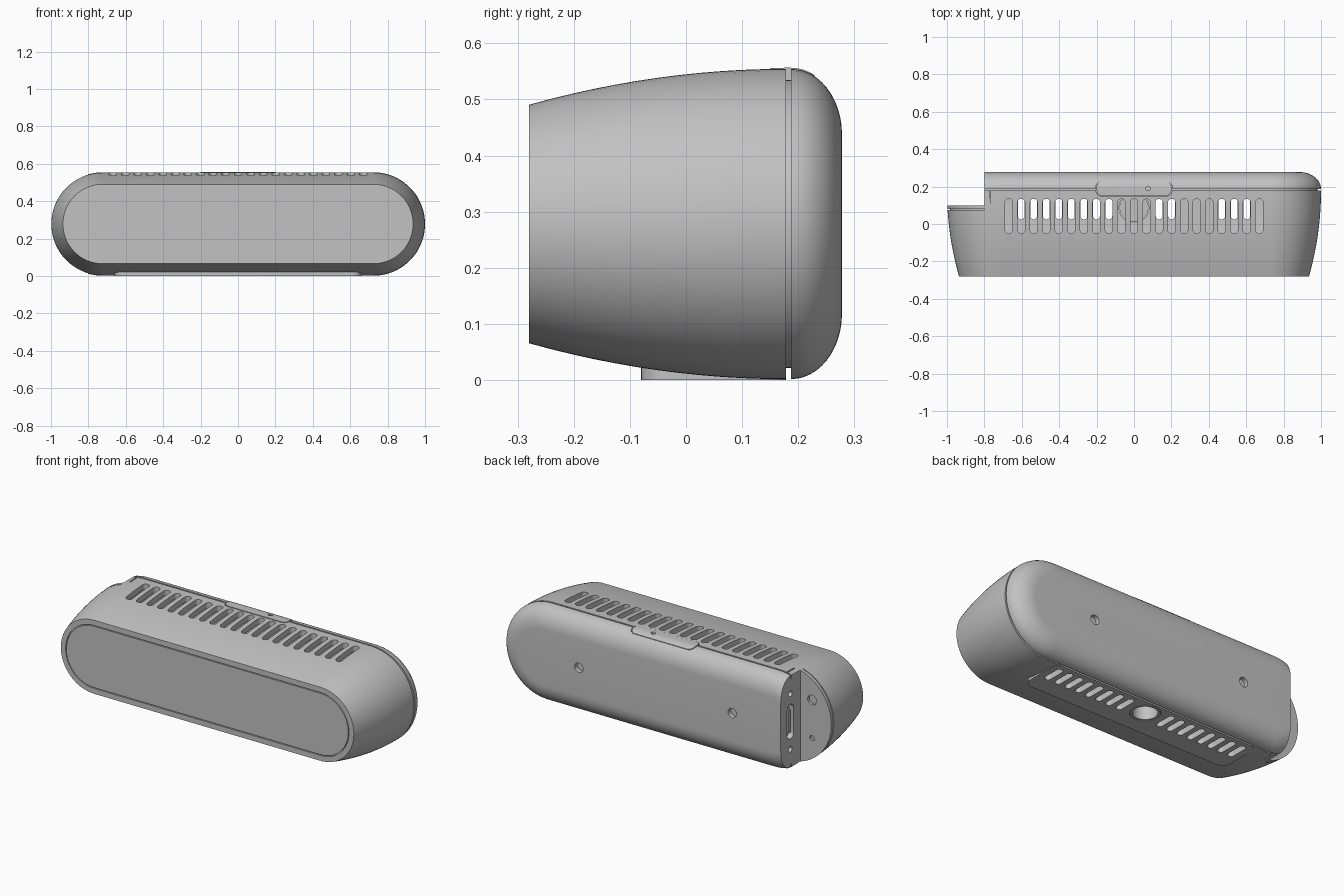
import bpy, bmesh, math
from mathutils import Vector

cube = bpy.data.objects.get("Cube")
if cube:
    bpy.data.objects.remove(cube)

grey = bpy.data.materials.new("satin_grey")
grey.use_nodes = True
GREY = (0.54, 0.54, 0.54, 1)
grey.diffuse_color = GREY
grey.node_tree.nodes["Principled BSDF"].inputs["Base Color"].default_value = GREY

MID_Z, HALF_STRAIGHT, R_MAX = 0.278, 0.7235, 0.2765
SEAM, SEAM_END, BACK, FRONT = 0.178, 0.187, 0.278, -0.28
NOTCH_X, NOTCH_Y = -0.8, 0.10


def make(name, bm):
    bmesh.ops.remove_doubles(bm, verts=bm.verts, dist=1e-6)
    bmesh.ops.recalc_face_normals(bm, faces=bm.faces)
    mesh = bpy.data.meshes.new(name)
    bm.to_mesh(mesh)
    bm.free()
    obj = bpy.data.objects.new(name, mesh)
    mesh.materials.append(grey)
    bpy.context.scene.collection.objects.link(obj)
    return obj


def activate(obj):
    for other in bpy.context.selected_objects:
        other.select_set(False)
    obj.select_set(True)
    bpy.context.view_layer.objects.active = obj


def combine(obj, tool, operation="DIFFERENCE", keep=False):
    activate(obj)
    mod = obj.modifiers.new("cut", "BOOLEAN")
    mod.operation, mod.solver, mod.object = operation, "EXACT", tool
    bpy.ops.object.modifier_apply(modifier=mod.name)
    if not keep:
        bpy.data.objects.remove(tool)


def stadium(bm, y, r, arc=40):
    """Ring of vertices: a capsule outline across the width."""
    ring = []
    for side in (1, -1):
        for i in range(arc + 1):
            a = -math.pi / 2 + math.pi * i / arc
            ring.append(bm.verts.new((side * (HALF_STRAIGHT + r * math.cos(a)), y,
                                      MID_Z + side * r * math.sin(a))))
    return ring


def loft(name, profile, closed=False):
    """Skin capsule rings given as (y, radius); closed makes a hoop."""
    bm = bmesh.new()
    rings = [stadium(bm, y, r) for y, r in profile]
    pairs = list(zip(rings, rings[1:]))
    if closed:
        pairs.append((rings[-1], rings[0]))
    else:
        bm.faces.new(rings[0])
        bm.faces.new(rings[-1])
    for a, b in pairs:
        for i in range(len(a)):
            j = (i + 1) % len(a)
            bm.faces.new((a[i], a[j], b[j], b[i]))
    return make(name, bm)


def prism(bm, centre, w, h, depth, radius=0.0, axis="z"):
    """Rounded rectangle extruded along an axis."""
    steps = 8 if radius else 0
    outline = []
    for k, (sx, sy) in enumerate(((1, 1), (-1, 1), (-1, -1), (1, -1))):
        for i in range(steps + 1):
            a = math.pi / 2 * (k + i / max(steps, 1))
            p = (round(sx * (w / 2 - radius) + radius * math.cos(a), 6),
                 round(sy * (h / 2 - radius) + radius * math.sin(a), 6))
            if p not in outline:
                outline.append(p)
    place = {"z": lambda u, v, d: (u, v, d), "y": lambda u, v, d: (u, d, v),
             "x": lambda u, v, d: (d, u, v)}[axis]
    ends = [[bm.verts.new(Vector(centre) + Vector(place(u, v, d))) for u, v in outline]
            for d in (-depth / 2, depth / 2)]
    for end in ends:
        bm.faces.new(end)
    for i in range(len(outline)):
        j = (i + 1) % len(outline)
        bm.faces.new((ends[0][i], ends[0][j], ends[1][j], ends[1][i]))


def solid(name, *args, **kw):
    bm = bmesh.new()
    prism(bm, *args, **kw)
    return make(name, bm)


def sides(inset=0.0):
    """Gently swelling shell and domed back, optionally inset."""
    flare = []
    for i in range(13):
        t = i / 12
        y = FRONT + inset + (SEAM - FRONT - inset) * t
        flare.append((y, R_MAX - 0.064 * ((SEAM - y) / (SEAM - FRONT)) ** 2 - inset))
    dome = []
    for i in range(13):
        a = math.pi / 2 * i / 12
        dome.append((SEAM_END + (BACK - SEAM_END - inset) * math.sin(a),
                     0.16 + (R_MAX - 0.16) * math.cos(a) - inset))
    return flare, dome


def end_block(x, y):
    """Block covering the stepped corner of the body."""
    return solid("corner_cutter", (x - 0.5, y + 0.5, MID_Z), 1, 1, 1)


# Body shell with the seam between housing and back cover
flare, dome = sides()
groove = [(SEAM, R_MAX - 0.02), (SEAM_END, R_MAX - 0.02)]
body = loft("body_shell", flare + groove + dome)
combine(body, end_block(NOTCH_X, NOTCH_Y))

# Hollow interior
flare_in, dome_in = sides(0.032)
cavity = loft("cavity_cutter", flare_in + dome_in)
combine(cavity, end_block(NOTCH_X + 0.05, NOTCH_Y - 0.04))
combine(body, cavity)

# Thin line round the front panel
combine(body, loft("front_line_cutter", [(-0.29, 0.177), (-0.29, 0.182),
                                         (-0.273, 0.182), (-0.273, 0.177)], closed=True))

# Seam round the stepped corner
hoop = loft("corner_line_cutter", [(0.074, 0.259), (0.074, 0.3),
                                   (0.080, 0.3), (0.080, 0.259)], closed=True)
combine(hoop, solid("clip", (NOTCH_X - 0.5, 0.08, MID_Z), 1, 0.2, 1), "INTERSECT")
combine(body, hoop)
bm = bmesh.new()
for z in (0.0, 2 * MID_Z):
    prism(bm, (-0.77, 0.148, z), 0.007, 0.076, 0.03)
combine(body, make("seam_cutter", bm))

# Top vents
PITCH = 0.067
bm = bmesh.new()
for i in range(-10, 11):
    prism(bm, (i * PITCH, 0.042, 0.53), 0.04, 0.185, 0.15, 0.02)
combine(body, make("top_vent_cutter", bm))

# Foot plate, bottom vents and mount opening
foot = solid("foot_plate", (0, 0.049, 0.013), 1.32, 0.258, 0.026, 0.05)
bm = bmesh.new()
for i in range(2, 10):
    for side in (1, -1):
        prism(bm, (side * i * PITCH, 0.087, 0.02), 0.036, 0.125, 0.15, 0.018)
prism(bm, (0, 0.087, 0.02), 0.16, 0.16, 0.15, 0.08)
vents = make("bottom_vent_cutter", bm)
combine(body, vents, keep=True)
combine(foot, vents)

# Threaded mount cup
mount = solid("mount_cup", (0, 0.087, 0.065), 0.155, 0.155, 0.13, 0.0775)
combine(mount, solid("cup_cutter", (0, 0.087, 0.03), 0.13, 0.13, 0.14, 0.065))

# Screw holes on the back and the step, port in the side wall
bm = bmesh.new()
for x in (-0.49, 0.49):
    prism(bm, (x, BACK, MID_Z), 0.054, 0.054, 0.05, 0.027, axis="y")
for dz, d in ((0.11, 0.056), (-0.11, 0.03)):
    prism(bm, (-0.875, NOTCH_Y, MID_Z + dz), d, d, 0.03, d / 2, axis="y")
prism(bm, (NOTCH_X, 0.19, MID_Z), 0.06, 0.2, 0.06, 0.03, axis="x")
for dz in (-0.16, 0.16):
    prism(bm, (NOTCH_X, 0.19, MID_Z + dz), 0.032, 0.032, 0.05, 0.016, axis="x")
combine(body, make("hole_cutter", bm))

# Port tongue
tongue = solid("port_tongue", (NOTCH_X + 0.02, 0.19, MID_Z), 0.018, 0.13, 0.03, axis="x")

# Latch tab bridging the seam, following the shell's curve
combine(body, solid("tab_pocket", (0, 0.19, 0.59), 0.408, 0.086, 0.1, 0.035))
tab = solid("latch_tab", (0, 0.19, 0.58), 0.4, 0.078, 0.1, 0.031)
swell = [(y, r + 0.002) for y, r in flare + dome]
combine(tab, loft("tab_clip", swell), "INTERSECT")
combine(tab, solid("tab_hole", (0.075, 0.19, 0.56), 0.024, 0.024, 0.03, 0.012))

# Inner module seen through the vents
module = solid("inner_module", (0.335, 0.0, MID_Z), 0.22, 0.32, 0.2)

for obj in (body, foot, mount, tongue, tab, module):
    activate(obj)
    bpy.ops.object.shade_smooth_by_angle(angle=math.radians(28))
